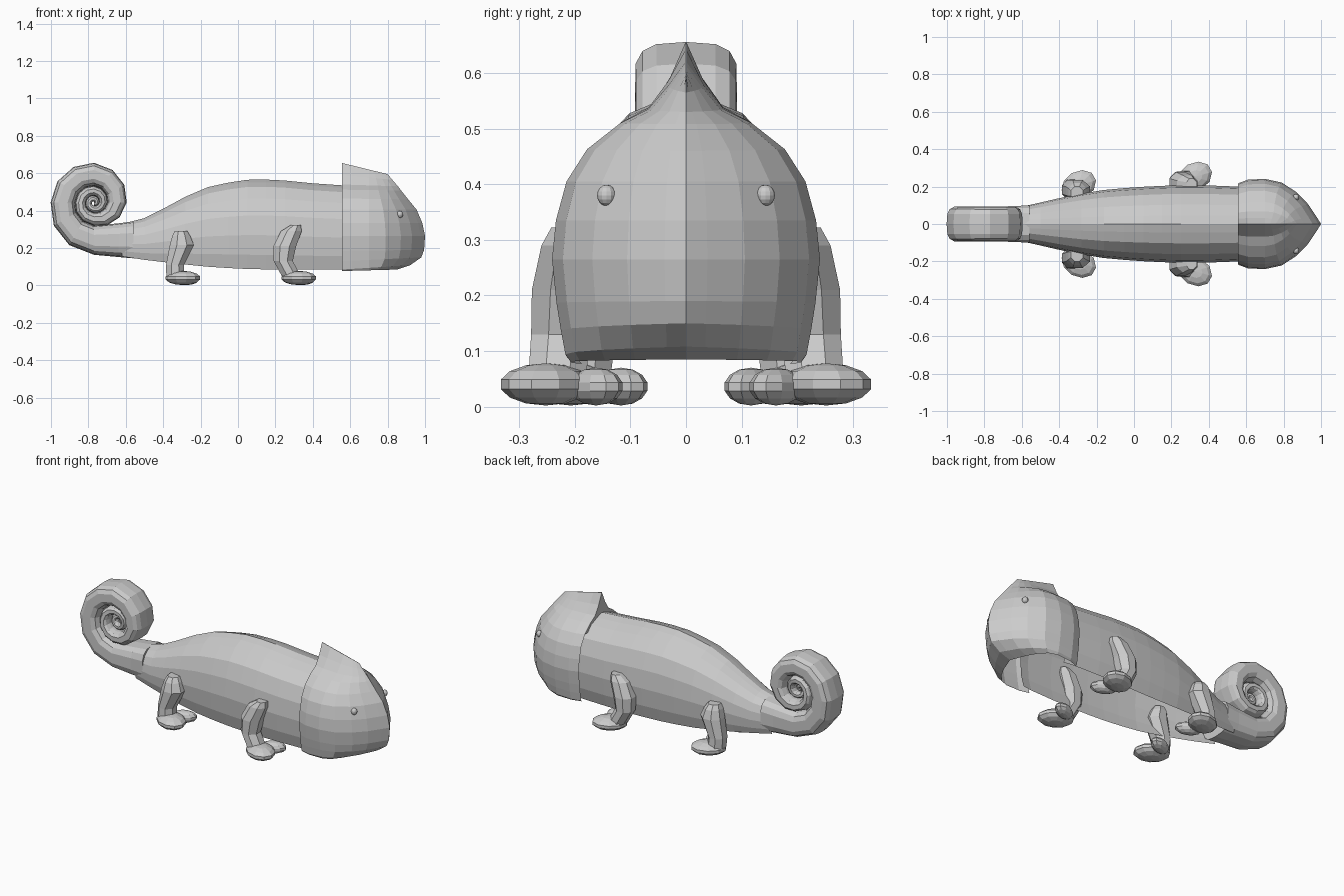
import bpy, bmesh, math
from mathutils import Vector, Matrix

if "Cube" in bpy.data.objects:
    bpy.data.objects.remove(bpy.data.objects["Cube"])


def finish(name, bm, mirror=False):
    bmesh.ops.recalc_face_normals(bm, faces=bm.faces[:])
    me = bpy.data.meshes.new(name)
    bm.to_mesh(me)
    bm.free()
    ob = bpy.data.objects.new(name, me)
    bpy.context.collection.objects.link(ob)
    if mirror:
        m = ob.modifiers.new("Mirror", 'MIRROR')
        m.use_axis = (False, True, False)
        m.use_mirror_merge = False
    return ob


def loft(bm, rings, closed=True):
    """Skin a list of rings with quads; closed rings also get end caps."""
    vr = [[bm.verts.new(p) for p in r] for r in rings]
    n = len(vr[0])
    for a, b in zip(vr, vr[1:]):
        for i in range(n if closed else n - 1):
            j = (i + 1) % n
            bm.faces.new((a[i], a[j], b[j], b[i]))
    if closed:
        bm.faces.new(vr[0])
        bm.faces.new(vr[-1])
    return vr


def blob(bm, centre, radii, turn=0, u=10, v=7):
    mat = (Matrix.Translation(centre) @ Matrix.Rotation(math.radians(turn), 4, 'Z')
           @ Matrix.Diagonal((*radii, 1)))
    bmesh.ops.create_uvsphere(bm, u_segments=u, v_segments=v, radius=1, matrix=mat)


# Body: shell open underneath, soft ridge along the back
half = [(.86, 0), (.96, .16), (1, .38), (.94, .6), (.78, .79), (.5, .92), (.22, .97), (0, 1)]
section = half + [(-y, t) for y, t in reversed(half[:-1])]
stations = [  # x, bottom, top, half width
    (-.62, .155, .33, .088), (-.5, .137, .36, .115), (-.4, .125, .41, .138),
    (-.28, .112, .475, .163), (-.16, .1, .526, .182), (-.05, .093, .55, .192),
    (.05, .088, .565, .199), (.15, .086, .566, .204), (.25, .085, .561, .207),
    (.4, .085, .546, .206), (.56, .085, .535, .2), (.62, .085, .525, .19)]
bm = bmesh.new()
loft(bm, [[(x, y * w, zb + t * (zt - zb)) for y, t in section]
          for x, zb, zt, w in stations], closed=False)
finish("body", bm)

# Head: stacked horizontal outlines meeting in a keel, crest on top, open underneath
plan = [(1, 0), (.92, .16), (.77, .44), (.57, .7), (.3, .92), (0, 1)]  # tip to cheek
rows = [  # z at back, z at tip, tip x, half width
    (.077, .085, .85, .208), (.085, .108, .92, .217), (.13, .15, .98, .225),
    (.185, .19, .995, .233), (.265, .265, 1.0, .241), (.335, .335, .985, .234),
    (.405, .405, .955, .215), (.465, .46, .91, .178), (.512, .508, .872, .118),
    (.54, .53, .855, .068), (.592, .565, .825, .032), (.655, .595, .8, .001)]
bm = bmesh.new()
outlines = []
for zb, zf, tip, w in rows:
    side = [(.7 + s * (tip - .7), y * w) for s, y in plan]
    side += [(.61, w * .985), (.555, w * .9)]
    ring = [(x, y, zb + (zf - zb) * (x - .555) / (tip - .555)) for x, y in side]
    outlines.append([(x, -y, z) for x, y, z in reversed(ring[1:])] + ring)
grid = loft(bm, outlines, closed=False)
for a, b in zip(grid[7:], grid[8:]):          # back wall of the crest
    bm.faces.new((a[0], a[-1], b[-1], b[0]))
finish("head", bm)

# Eyes
bm = bmesh.new()
blob(bm, (.866, .143, .38), (.017, .017, .019), u=12, v=8)
finish("eyes", bm, True)

# Curled tail: each turn nests inside the previous one
radius = [.28, .232, .212, .175, .125, .1, .088, .073, .055, .044, .036, .028,
          .018, .01, .004, 0, 0]
width = [.095, .094, .092, .091, .088, .08, .07, .058, .047, .038, .032, .027, .024]


def sample(table, q):
    i = min(int(q), len(table) - 2)
    return table[i] + (table[i + 1] - table[i]) * (q - i)


def tail_ring(centre, up, h, w):
    ring = []
    for k in range(14):
        a = 2 * math.pi * (k + .5) / 14
        c, s = math.cos(a), math.sin(a)
        y = math.copysign(abs(c) ** .65, c) * w
        ring.append(centre + up * (math.copysign(abs(s) ** .65, s) * h)
                    + Vector((0, y, 0)))
    return ring


hub = Vector((-.77, 0, .444))
rings = [tail_ring(Vector((x, 0, (lo + hi) / 2)), Vector((0, 0, 1)), (hi - lo) / 2, w)
         for x, lo, hi, w in [(-.56, .145, .342, .102), (-.64, .152, .332, .097)]]
for i in range(37):
    q = i / 3
    a = math.radians(270 - 30 * i)
    out = Vector((math.cos(a), 0, math.sin(a)))
    ro, ri = sample(radius, q), sample(radius, q + 4)
    rings.append(tail_ring(hub + out * (ro + ri) / 2, -out, (ro - ri) / 2,
                           sample(width, q)))
bm = bmesh.new()
loft(bm, rings)
finish("tail", bm)


# Legs: bent limb plus a forked foot, mirrored to the other side
def leg(name, limb, fx, fy):
    bm = bmesh.new()
    loft(bm, [[(x + rx * math.cos(math.pi * (k + .5) / 4),
                y + ry * math.sin(math.pi * (k + .5) / 4), z) for k in range(8)]
              for x, y, z, rx, ry in limb])
    finish(name, bm, True)
    bm = bmesh.new()
    blob(bm, (fx, fy, .04), (.1, .077, .038), 30)
    blob(bm, (fx + .02, fy - .09, .036), (.075, .041, .034), -25)
    finish(name.replace("leg", "foot"), bm, True)


leg("front_leg", [(.308, .21, .322, .03, .035), (.285, .212, .29, .06, .052),
                  (.25, .22, .21, .066, .062), (.242, .225, .13, .055, .058),
                  (.285, .232, .05, .055, .056)], .325, .252)
leg("rear_leg", [(-.305, .165, .292, .035, .038), (-.303, .17, .265, .052, .054),
                 (-.3, .177, .215, .07, .062), (-.337, .182, .11, .052, .058),
                 (-.335, .188, .05, .052, .056)], -.295, .207)
